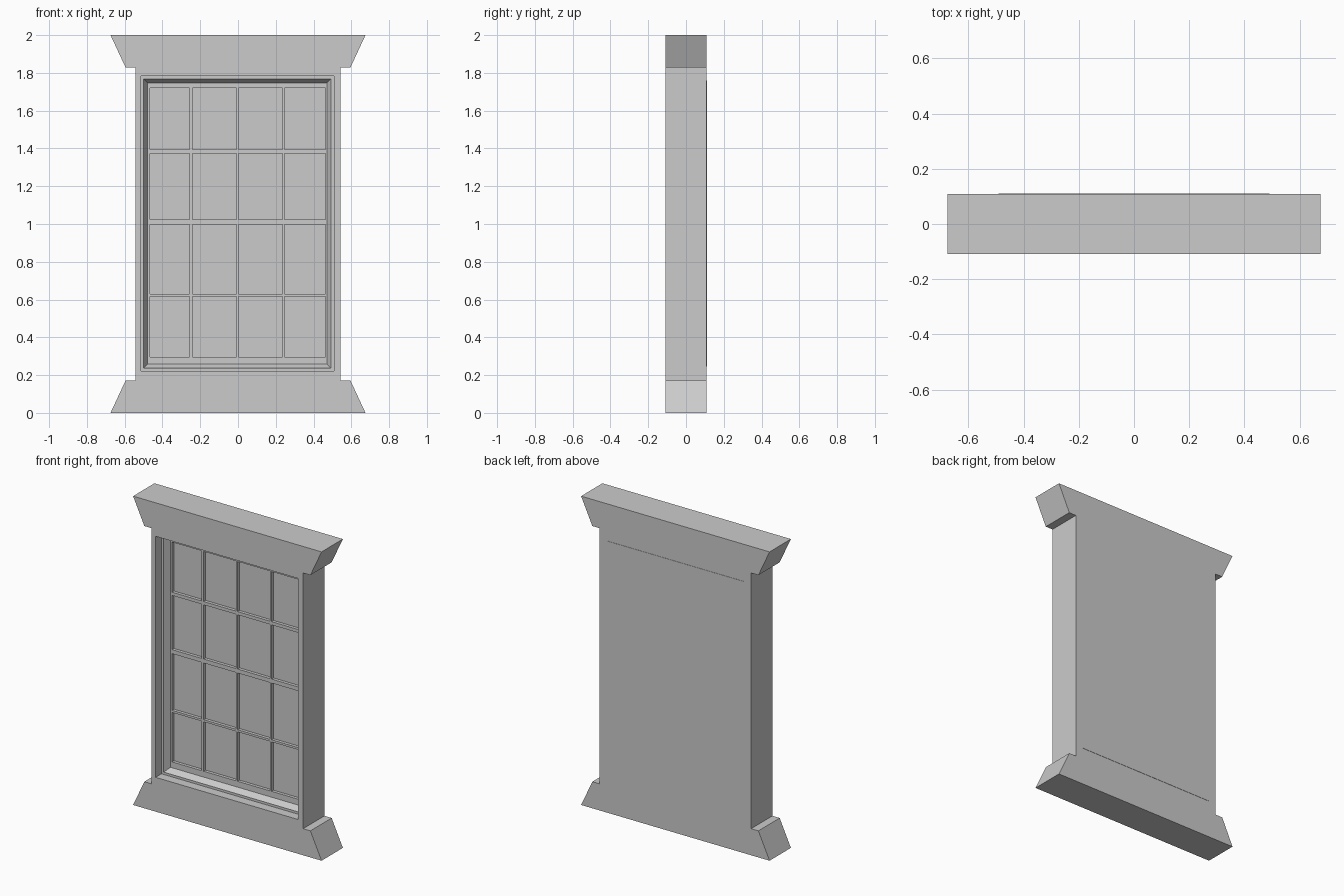
import bpy, bmesh, math

if "Cube" in bpy.data.objects:
    bpy.data.objects.remove(bpy.data.objects["Cube"])

FRONT, BACK = -0.109, 0.109
# opening in the casing: left, right, bottom, top
OPENING = (-0.514, 0.507, 0.222, 1.783)


def rect(x0, x1, z0, z1):
    return [(x0, z0), (x1, z0), (x1, z1), (x0, z1)]


def slab(name, outlines, y0, y1):
    """Filled flat outline (later outlines are holes), extruded from y0 to y1."""
    curve = bpy.data.curves.new(name, 'CURVE')
    curve.dimensions = '2D'
    curve.fill_mode = 'BOTH'
    curve.extrude = (y1 - y0) / 2
    for pts in outlines:
        s = curve.splines.new('POLY')
        s.points.add(len(pts) - 1)
        for p, (x, z) in zip(s.points, pts):
            p.co = (x, z, 0, 1)
        s.use_cyclic_u = True
    ob = bpy.data.objects.new(name, curve)
    bpy.context.collection.objects.link(ob)
    ob.location.y = (y0 + y1) / 2
    ob.rotation_euler.x = math.pi / 2
    bpy.ops.object.select_all(action='DESELECT')
    ob.select_set(True)
    bpy.context.view_layer.objects.active = ob
    bpy.ops.object.convert(target='MESH')
    bpy.ops.object.shade_flat()
    return ob


def ring(name, bounds, profile):
    """Closed (inset, y) profile swept around a rectangle with mitred corners."""
    bm = bmesh.new()
    x0, x1, z0, z1 = bounds
    loops = [[bm.verts.new((x, y, z)) for x, z in rect(x0 + d, x1 - d, z0 + d, z1 - d)]
             for d, y in profile]
    for a, b in zip(loops, loops[1:] + loops[:1]):
        for i in range(4):
            j = (i + 1) % 4
            bm.faces.new((a[i], a[j], b[j], b[i]))
    bmesh.ops.recalc_face_normals(bm, faces=bm.faces)
    mesh = bpy.data.meshes.new(name)
    bm.to_mesh(mesh)
    bm.free()
    ob = bpy.data.objects.new(name, mesh)
    bpy.context.collection.objects.link(ob)
    return ob


# casing with flared header and sill
right = [(0.675, 0), (0.595, 0.172), (0.543, 0.172),
         (0.543, 1.828), (0.595, 1.828), (0.675, 2)]
outline = right + [(-x, z) for x, z in reversed(right)]
slab("casing", [outline, rect(*OPENING)], FRONT, BACK)

# stepped trim with a sloping inner face
ring("inner_trim", OPENING,
     [(0, -0.049), (0.015, -0.049), (0.015, -0.044), (0.036, -0.008),
      (0.036, BACK), (0, BACK)])

# sash: four by four grid of glazing bars
columns = [(-0.467, -0.257), (-0.24, -0.009), (0.003, 0.235), (0.247, 0.462)]
rows = [(0.296, 0.616), (0.63, 0.997), (1.023, 1.374), (1.395, 1.719)]
sash_edge = rect(-0.479, 0.472, 0.257, 1.748)
slab("sash", [sash_edge] + [rect(*c, *r) for c in columns for r in rows], -0.008, 0.014)

# glass backing, standing slightly proud of the back
slab("pane_backing", [rect(-0.49, 0.49, 0.245, 1.76)], 0.012, 0.111)
